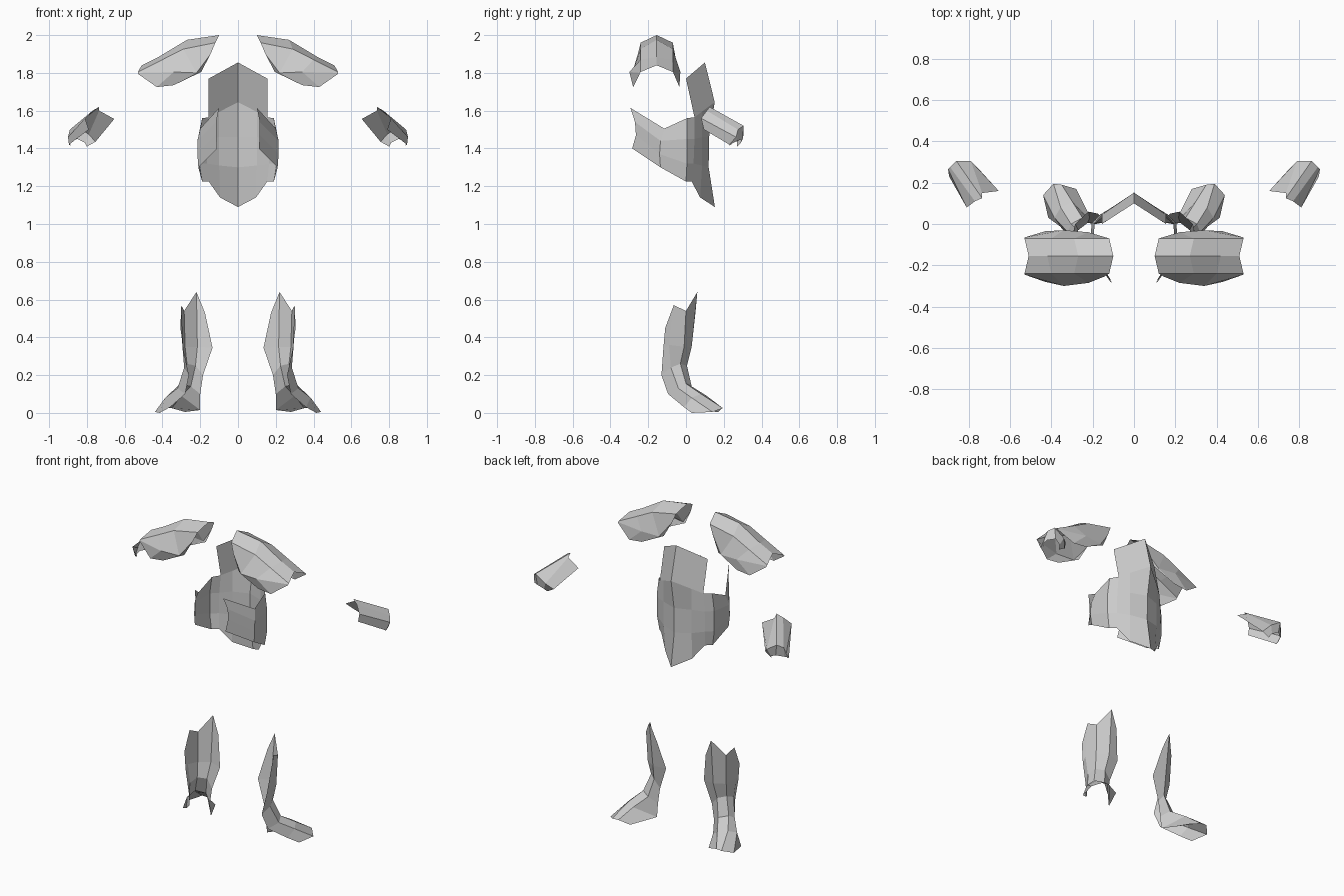
import bpy


def sheet(name, rows, merge=0.001):
    """Flat-shaded open shell lofted through rows of points, mirrored over x = 0."""
    n = len(rows[0])
    verts = [p for row in rows for p in row]
    faces = []
    for r in range(len(rows) - 1):
        for c in range(n - 1):
            a = r * n + c
            faces.append((a, a + 1, a + n + 1, a + n))
    mesh = bpy.data.meshes.new(name)
    mesh.from_pydata(verts, [], faces)
    mesh.validate()
    obj = bpy.data.objects.new(name, mesh)
    bpy.context.collection.objects.link(obj)
    weld = obj.modifiers.new("weld", 'WELD')
    weld.merge_threshold = merge
    mirror = obj.modifiers.new("mirror", 'MIRROR')
    mirror.use_clip = True
    return obj


# Shoulder plates: (x, z) along each long edge, with half width from the ridge
ridge = [(.10, 2.0), (.27, 1.975), (.42, 1.885), (.51, 1.84)]
shoulder = [(.12, 1.96), (.29, 1.926), (.40, 1.87), (.53, 1.805)]
middle = [(.145, 1.90), (.22, 1.80), (.34, 1.805), (.53, 1.80)]
lower = [(.195, 1.805), (.34, 1.735), (.43, 1.725), (.53, 1.795)]


def edge(pts, ys):
    return [(x, -.155 + y, z) for (x, z), y in zip(pts, ys)]


sheet("shoulder_plate", [
    edge(lower, [-.115, -.125, -.125, -.09]),
    edge(middle, [-.10, -.13, -.145, -.09]),
    edge(shoulder, [-.085] * 4),
    edge(ridge, [0] * 4),
    edge(shoulder, [.085] * 4),
    edge(middle, [.09, .115, .125, .09]),
    edge(lower, [.105, .12, .12, .09]),
])

# Chest plate: raised upper part, centre ridge to outer edge
sheet("chest_upper", [
    [(0, .10, 1.855), (.155, 0, 1.77)],
    [(0, .152, 1.645), (.155, .045, 1.565)],
])
# Chest plate: lower part down to the pointed bottom
sheet("chest_lower", [
    [(0, .152, 1.645), (.10, .085, 1.595), (.155, .045, 1.565)],
    [(0, .122, 1.46), (.10, .085, 1.46), (.165, .045, 1.45)],
    [(0, .12, 1.30), (.10, .085, 1.31), (.165, .04, 1.32)],
    [(0, .153, 1.09), (.095, .075, 1.14), (.155, .03, 1.225)],
])
# Side wraps running from the chest towards the open back
sheet("side_wrap", [
    [(.155, .045, 1.565), (.165, .045, 1.45), (.165, .04, 1.32), (.155, .03, 1.225)],
    [(.19, .005, 1.56), (.205, .005, 1.45), (.205, .005, 1.32), (.19, 0, 1.225)],
    [(.20, -.115, 1.505), (.215, -.135, 1.44), (.215, -.14, 1.37), (.21, -.135, 1.30)],
    [(.10, -.295, 1.615), (.115, -.27, 1.54), (.115, -.265, 1.47), (.11, -.285, 1.40)],
])

# Forearm guards: open towards the wrist, capped at the outer end
sheet("forearm_guard", [
    [(.655, .16, 1.556), (.735, .15, 1.60), (.735, .125, 1.62), (.77, .11, 1.60), (.81, .08, 1.56), (.79, .095, 1.50)],
    [(.755, .27, 1.435), (.79, .305, 1.475), (.86, .305, 1.52), (.89, .275, 1.50), (.90, .265, 1.46), (.895, .23, 1.42)],
    [(.80, .27, 1.41), (.81, .29, 1.43), (.85, .30, 1.45), (.89, .27, 1.44), (.895, .25, 1.43), (.885, .23, 1.415)],
])

# Greaves with boots: inner edge, shin ridge, seam, outer wing, back edge
sheet("greave_boot", [
    [(.175, .05, .53), (.22, .06, .64), (.285, 0, .54), (.30, -.065, .57), (.305, -.11, .45)],
    [(.135, .01, .345), (.215, .03, .35), (.28, -.01, .35), (.295, -.09, .36), (.29, -.12, .34)],
    [(.185, 0, .20), (.225, .005, .25), (.27, -.03, .26), (.285, -.08, .24), (.26, -.13, .20)],
    [(.20, 0, .10), (.25, .03, .14), (.305, 0, .155), (.32, -.04, .13), (.28, -.095, .10)],
    [(.20, .01, .015), (.30, .11, .09), (.355, .08, .10), (.385, .03, .08), (.36, -.01, .03)],
    [(.28, .17, .005), (.35, .19, .025), (.39, .195, .025), (.44, .14, .005), (.415, .03, 0)],
])
